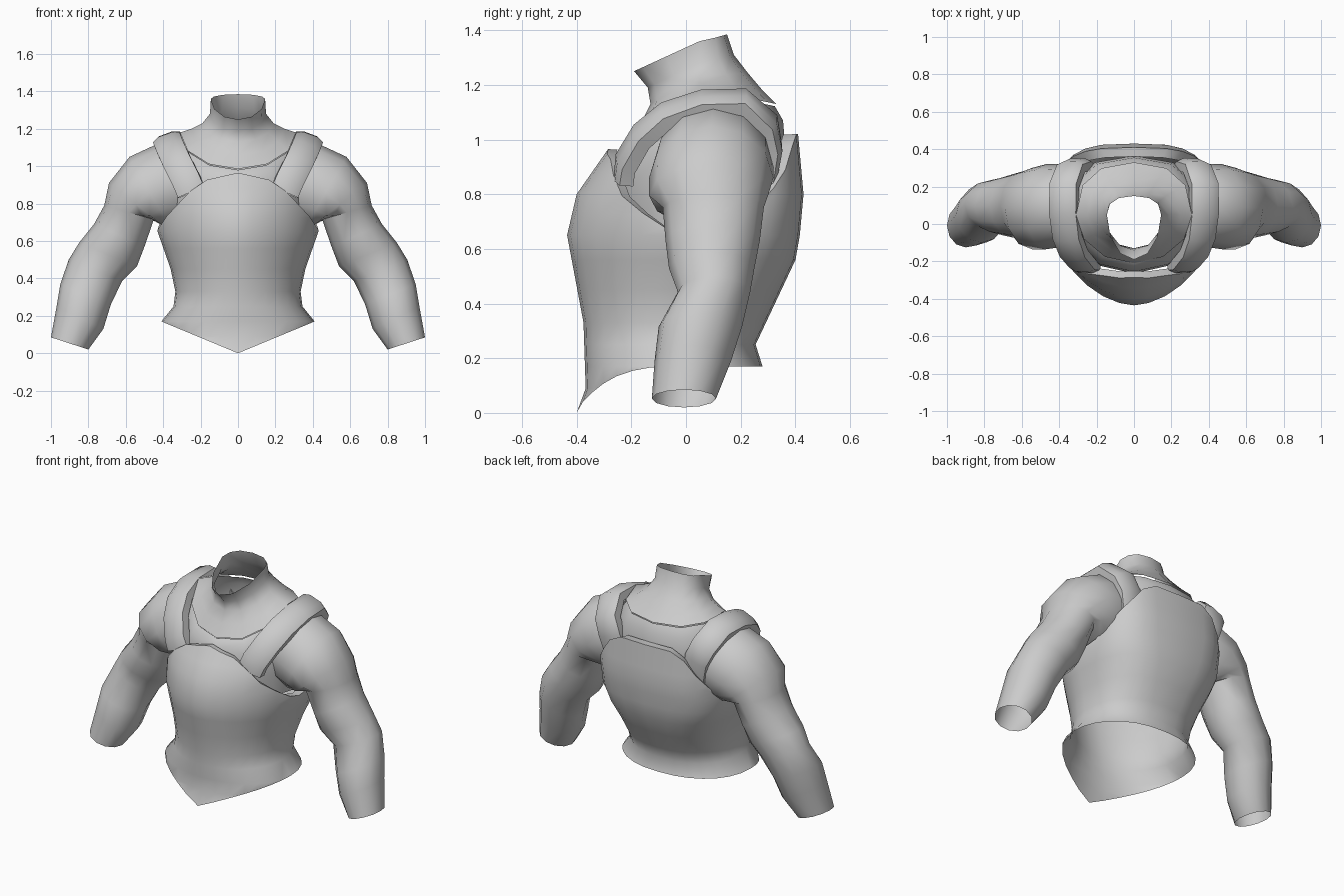
import bpy, bmesh, math
from mathutils import Vector

if "Cube" in bpy.data.objects:
    bpy.data.objects.remove(bpy.data.objects["Cube"])

grey = bpy.data.materials.new("plain grey")
grey.diffuse_color = (0.6, 0.6, 0.6, 1)
grey.use_nodes = True
grey.node_tree.nodes["Principled BSDF"].inputs["Base Color"].default_value = grey.diffuse_color


def interp(knots, v):
    """Piecewise linear lookup in (key, value) pairs."""
    if v <= knots[0][0]:
        return knots[0][1]
    for (a, p), (b, q) in zip(knots, knots[1:]):
        if v <= b:
            return p + (q - p) * (v - a) / (b - a)
    return knots[-1][1]


def loft(name, rings, angle=50):
    """Skin a list of closed point rings, with smooth shading."""
    bm = bmesh.new()
    rows = [[bm.verts.new(p) for p in r] for r in rings]
    n = len(rows[0])
    for a, b in zip(rows, rows[1:]):
        for i in range(n):
            j = (i + 1) % n
            bm.faces.new((a[i], a[j], b[j], b[i]))
    bmesh.ops.remove_doubles(bm, verts=bm.verts, dist=0.0005)
    bmesh.ops.recalc_face_normals(bm, faces=bm.faces)
    mesh = bpy.data.meshes.new(name)
    bm.to_mesh(mesh)
    bm.free()
    mesh.materials.append(grey)
    obj = bpy.data.objects.new(name, mesh)
    bpy.context.collection.objects.link(obj)
    bpy.ops.object.select_all(action='DESELECT')
    obj.select_set(True)
    bpy.context.view_layer.objects.active = obj
    bpy.ops.object.shade_smooth_by_angle(angle=math.radians(angle))
    return obj


def power(v, e):
    return math.copysign(abs(v) ** e, v)


def oval(a, hx, yf, yb, yc, nf=2.0, nb=2.4):
    """Point on an egg-shaped section; angle 0 faces the front."""
    s, c = math.sin(a), math.cos(a)
    e = 2 / (nf if c > 0 else nb)
    depth = (yc - yf) if c > 0 else (yb - yc)
    return hx * power(s, e), yc - depth * power(c, e)


# Breastplate: open shell with pointed hem, waist, arm openings and a turned-in rim
HALF = [(.17, .41), (.25, .345), (.33, .335), (.45, .36), (.65, .43), (1.02, .43)]
FRONT = [(0, -.4), (.09, -.367), (.33, -.375), (.65, -.435), (.8, -.4), (.965, -.285)]
BACK = [(.17, .28), (.24, .25), (.58, .41), (.8, .43), (1.02, .41)]
TOP_F = [(0, .965), (.2, .92), (.3, .82), (.38, .735), (.43, .66)]
TOP_B = [(0, 1.02), (.2, 1.02), (.38, .8), (.43, .66)]
ROUND_F = [(.17, 2.05), (.65, 1.75)]
ROUND_B = [(.2, 2.2), (.8, 3.3)]
MIDDLE = [(.17, -.06), (.65, 0)]
COLS = 28
rings = []
for level in (0, .09, .17, .25, .33, .45, .56, .65, .73, .8, .88, .965, 1.02):
    ring = []
    for i in range(COLS):
        a = 2 * math.pi * i / COLS
        front = math.cos(a) > 0
        side = abs(math.sin(a)) ** (2 / (1.75 if front else 2.8))
        low = .17 * abs(math.sin(a)) ** (2 / 2.05) if front else .17
        high = interp(TOP_F if front else TOP_B, .43 * side)
        z = min(max(level, low), high)
        x, y = oval(a, interp(HALF, z), interp(FRONT, z), interp(BACK, z),
                    interp(MIDDLE, z), interp(ROUND_F, z), interp(ROUND_B, z))
        ring.append((x, y, z))
    rings.append(ring)
rings.append([(x * .88, y * .88, z - .002) for x, y, z in rings[-1]])
loft("breastplate", rings, angle=55)


def body(name, table, yc=.05, cols=12):
    """Rings from (half width, front y, back y, front z, side z, back z)."""
    out = []
    for hx, yf, yb, zf, zs, zb in table:
        ring = []
        for i in range(cols):
            a = 2 * math.pi * i / cols
            c = math.cos(a)
            z = zs + ((zf if c > 0 else zb) - zs) * abs(c)
            ring.append((*oval(a, hx, yf, yb, yc), z))
        out.append(ring)
    return loft(name, out)


# Chest under the plate, and the collar with its raised neck
body("chest", [(.36, -.24, .31, .66, .66, .66), (.37, -.265, .35, .8, .8, .8),
               (.37, -.255, .365, .93, .95, .95), (.35, -.22, .355, .972, 1.1, 1.07),
               (.305, -.205, .325, .98, 1.17, 1.122)])
body("collar", [(.31, -.21, .33, .985, 1.18, 1.13), (.25, -.165, .28, 1.06, 1.2, 1.18),
                (.19, -.13, .225, 1.13, 1.23, 1.245), (.15, -.14, .175, 1.19, 1.28, 1.31),
                (.145, -.19, .15, 1.25, 1.36, 1.385)])

# Arms: (outer x, z, inner x, z, front y, back y) from wrist to shoulder
ARM = [(1.0, .085, .8, .02, -.125, .11), (.97, .25, .72, .13, -.115, .165),
       (.95, .37, .68, .26, -.1, .205), (.905, .5, .62, .385, -.03, .235),
       (.85, .59, .54, .465, -.062, .25),
       (.77, .69, .50, .57, -.075, .27), (.715, .79, .45, .715, -.085, .285),
       (.69, .91, .40, .68, -.135, .3), (.58, 1.05, .36, .67, -.135, .32),
       (.44, 1.115, .29, .68, -.12, .32), (.33, 1.12, .22, .72, -.11, .3)]

# Shoulder strap centre line, front to back
STRAP = [(.25, -.23, .86), (.275, -.225, .92), (.325, -.165, 1.02), (.36, -.075, 1.095),
         (.378, .06, 1.14), (.376, .21, 1.145), (.34, .305, 1.06), (.3, .32, .97),
         (.27, .295, .85)]
SECTION = [(-.5, -.035), (-.5, .015), (-.25, .032), (.25, .032), (.5, .015), (.5, -.035)]

for side, s in (("right", 1), ("left", -1)):
    rings = []
    for ox, oz, ix, iz, yf, yb in ARM:
        ring = []
        for i in range(12):
            a = 2 * math.pi * i / 12
            u = .5 + .5 * math.cos(a)
            y = (yf + yb) / 2 + (yb - yf) / 2 * math.sin(a)
            ring.append((s * (ix + (ox - ix) * u), y, iz + (oz - iz) * u))
        rings.append(ring)
    loft(side + "_arm", rings)

    pts = [Vector(p) for p in STRAP]
    rings = []
    for k, p in enumerate(pts):
        t = (pts[min(k + 1, len(pts) - 1)] - pts[max(k - 1, 0)]).normalized()
        # The band lies flatter where it crosses the shoulder
        tilt = math.radians(interp([(.86, 42), (1.14, 20)], p.z))
        w = Vector((math.cos(tilt), 0, -math.sin(tilt)))
        w = (w - t * w.dot(t)).normalized()
        n = w.cross(t)
        if n.dot(p - Vector((.25, .06, .8))) < 0:
            n = -n
        ring = [p + w * (u * .152) + n * v for u, v in SECTION]
        rings.append([(s * q.x, q.y, q.z) for q in ring])
    loft(side + "_shoulder_strap", rings, angle=50)
